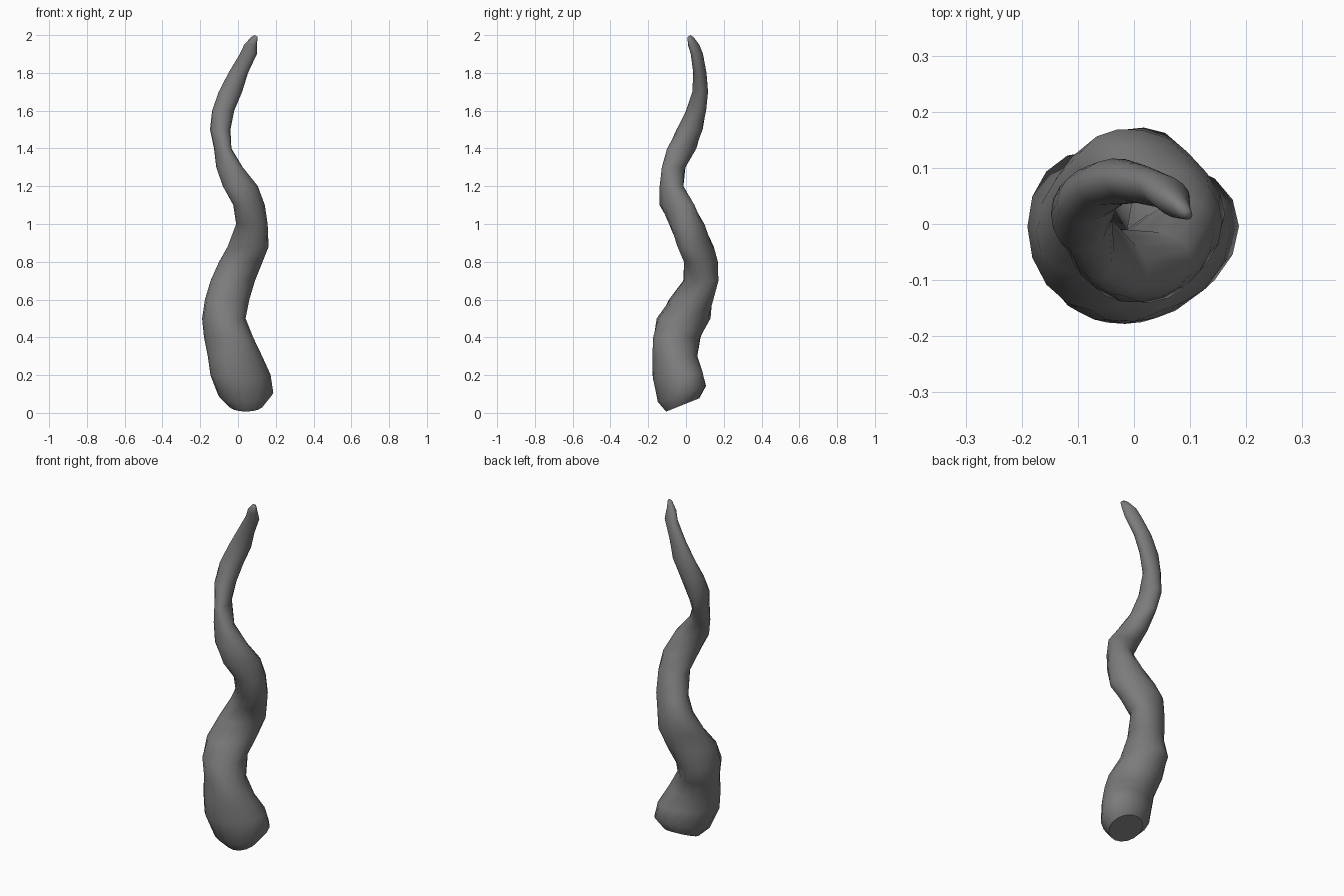
import bpy, bmesh, math

# Horn slices: height, x min, x max, y min, y max
SLICES = [
    (0.042, -0.05, 0.135, -0.105, 0.07),
    (0.10, -0.105, 0.187, -0.15, 0.107),
    (0.20, -0.145, 0.172, -0.178, 0.09),
    (0.30, -0.16, 0.128, -0.178, 0.06),
    (0.40, -0.18, 0.08, -0.175, 0.078),
    (0.50, -0.19, 0.04, -0.155, 0.13),
    (0.60, -0.175, 0.06, -0.09, 0.145),
    (0.70, -0.145, 0.09, -0.015, 0.172),
    (0.80, -0.10, 0.13, -0.012, 0.17),
    (0.88, -0.055, 0.162, -0.045, 0.147),
    (1.00, -0.01, 0.157, -0.09, 0.097),
    (1.10, -0.025, 0.142, -0.14, 0.045),
    (1.20, -0.08, 0.105, -0.14, -0.013),
    (1.30, -0.115, 0.025, -0.128, -0.003),
    (1.40, -0.127, -0.035, -0.10, 0.055),
    (1.50, -0.148, -0.04, -0.05, 0.088),
    (1.60, -0.137, -0.02, 0.0, 0.107),
    (1.70, -0.102, 0.022, 0.033, 0.117),
    (1.80, -0.05, 0.053, 0.038, 0.109),
    (1.90, 0.01, 0.10, 0.025, 0.09),
    (1.95, 0.033, 0.10, 0.01, 0.07),
    (1.99, 0.07, 0.104, 0.008, 0.04),
]
BASE_TILT = {0: 0.4, 1: 0.33, 2: 0.12}   # the lowest rings lean with the cut base
SIDES = 16


def centre(s):
    return (s[1] + s[2]) / 2, (s[3] + s[4]) / 2


bm = bmesh.new()
rings = []
for i, s in enumerate(SLICES):
    lo, hi = SLICES[max(i - 1, 0)], SLICES[min(i + 1, len(SLICES) - 1)]
    (cx, cy), (lx, ly), (hx, hy) = centre(s), centre(lo), centre(hi)
    tx, ty = (hx - lx) / (hi[0] - lo[0]), (hy - ly) / (hi[0] - lo[0])
    a, b = (s[2] - s[1]) / 2, (s[4] - s[3]) / 2
    # each slice is an ellipse stretched along the lean of the spiral
    r2 = (a * a + b * b) / (2 + 5 * (tx * tx + ty * ty))
    rho = max(-0.6, min(0.6, 5 * r2 * tx * ty / (a * b)))
    ring = []
    for k in range(SIDES):
        t = 2 * math.pi * k / SIDES
        dx = a * math.cos(t)
        dy = b * (rho * math.cos(t) + math.sqrt(1 - rho * rho) * math.sin(t))
        ring.append(bm.verts.new((cx + dx, cy + dy, s[0] + BASE_TILT.get(i, 0) * dy)))
    rings.append(ring)

# Side walls
for r0, r1 in zip(rings, rings[1:]):
    for k in range(SIDES):
        n = (k + 1) % SIDES
        bm.faces.new((r0[k], r0[n], r1[n], r1[k])).smooth = True

# Flat base cap and rounded tip
bm.faces.new(rings[0][::-1])
tip = bm.verts.new((0.09, 0.022, 2.0))
for k in range(SIDES):
    bm.faces.new((rings[-1][k], rings[-1][(k + 1) % SIDES], tip)).smooth = True
bmesh.ops.recalc_face_normals(bm, faces=bm.faces)

mesh = bpy.data.meshes.new("spiral_horn")
bm.to_mesh(mesh)
bm.free()
horn = bpy.data.objects.new("spiral_horn", mesh)
bpy.context.collection.objects.link(horn)

# Dark grey horn colour
mat = bpy.data.materials.new("dark_horn")
mat.diffuse_color = (0.2, 0.2, 0.2, 1)
mesh.materials.append(mat)
